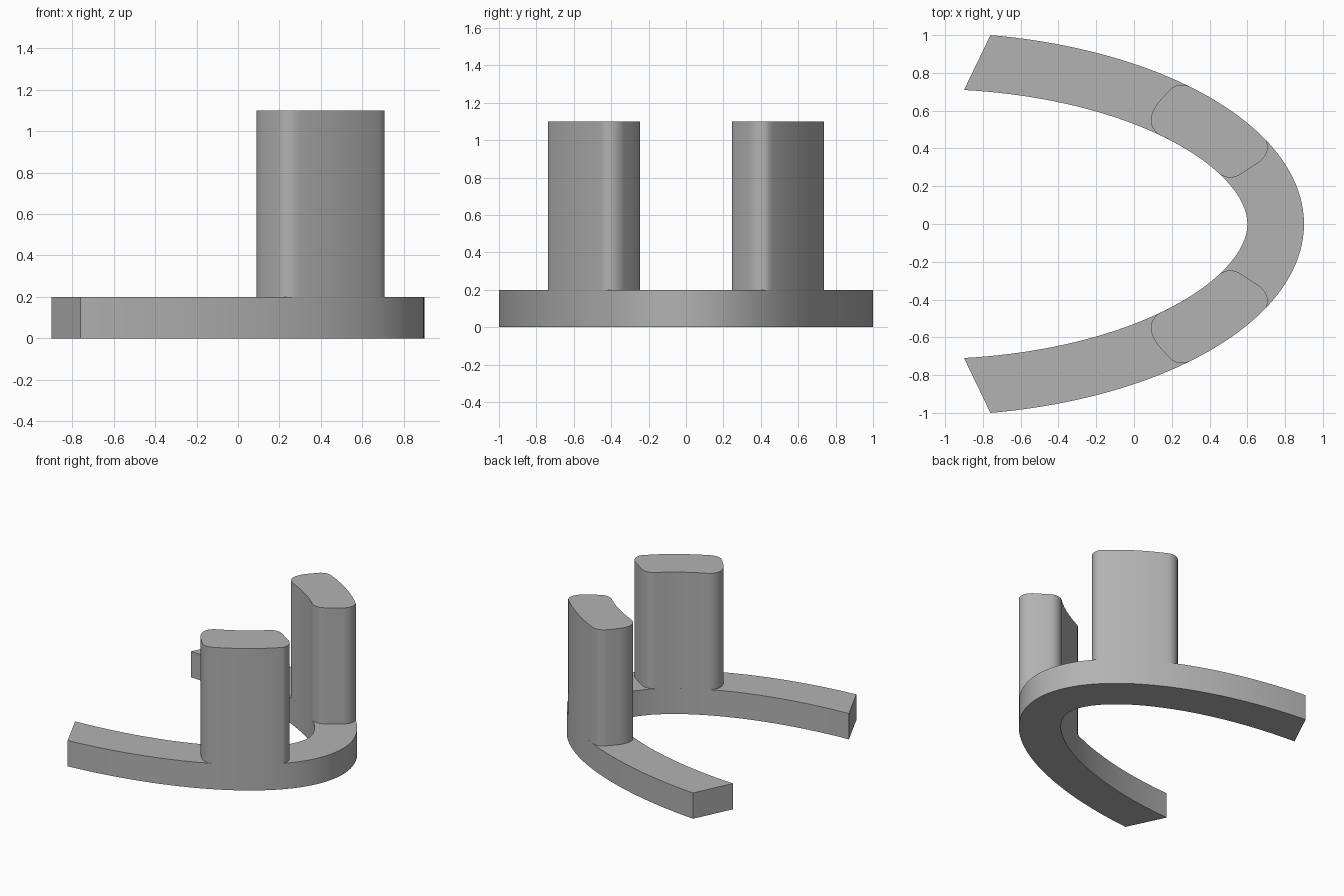
import bpy
import bmesh
import math
from mathutils import Vector

cube = bpy.data.objects.get("Cube")
if cube:
    bpy.data.objects.remove(cube)

CENTRE_X, RADIUS_X, RADIUS_Y, WIDTH = -1.1, 2.0, 1.015, 0.3
BASE_TOP, PILLAR_TOP = 0.2, 1.1

grey = bpy.data.materials.new("plain grey")
grey.use_nodes = True
colour = (0.45, 0.45, 0.45, 1)
grey.diffuse_color = colour
grey.node_tree.nodes["Principled BSDF"].inputs["Base Color"].default_value = colour


def ellipse(t, inset=0.0):
    """Point on the elliptical arc, moved inward along its normal."""
    normal = Vector((math.cos(t) / RADIUS_X, math.sin(t) / RADIUS_Y)).normalized()
    point = Vector((CENTRE_X + RADIUS_X * math.cos(t), RADIUS_Y * math.sin(t)))
    return point - normal * inset


def arc(start, end, inset, steps):
    return [ellipse(start + (end - start) * i / steps, inset) for i in range(steps + 1)]


def angle_at(x, inset):
    """Angle on the upper half whose inset point has the given x."""
    low, high = 0.0, math.pi / 2
    for _ in range(40):
        mid = (low + high) / 2
        if ellipse(mid, inset).x > x:
            low = mid
        else:
            high = mid
    return low


def rounded(start, corner, end, steps=8):
    a, b, c = Vector(start), Vector(corner), Vector(end)
    return [a * (1 - s) ** 2 + b * 2 * s * (1 - s) + c * s * s
            for s in (i / steps for i in range(steps + 1))]


def extrude(name, bm, bottom, top):
    """Raise flat faces into a solid and shade it."""
    bmesh.ops.remove_doubles(bm, verts=bm.verts, dist=0.0005)
    for v in bm.verts:
        v.co.z = bottom
    raised = bmesh.ops.extrude_face_region(bm, geom=bm.faces[:], use_keep_orig=True)
    for item in raised["geom"]:
        if isinstance(item, bmesh.types.BMVert):
            item.co.z = top
    bmesh.ops.recalc_face_normals(bm, faces=bm.faces)
    mesh = bpy.data.meshes.new(name)
    bm.to_mesh(mesh)
    bm.free()
    mesh.materials.append(grey)
    obj = bpy.data.objects.new(name, mesh)
    bpy.context.collection.objects.link(obj)
    bpy.ops.object.select_all(action="DESELECT")
    obj.select_set(True)
    bpy.context.view_layer.objects.active = obj
    bpy.ops.object.shade_smooth_by_angle(angle=math.radians(30))


# Open curved base with slanted ends
outer_end, inner_end = angle_at(-0.76, 0), angle_at(-0.9, WIDTH)
outer = arc(-outer_end, outer_end, 0, 80)
inner = arc(-inner_end, inner_end, WIDTH, 80)
bm = bmesh.new()
rows = [[bm.verts.new((p.x, p.y, 0)) for p in line] for line in (outer, inner)]
for i in range(80):
    bm.faces.new((rows[0][i], rows[0][i + 1], rows[1][i + 1], rows[1][i]))
extrude("curved_base", bm, 0, BASE_TOP)

# Rounded pillar section following both edges of the base
out_a, out_b = ellipse(angle_at(0.295, 0)), ellipse(angle_at(0.70, 0))
in_a, in_b = ellipse(angle_at(0.455, WIDTH), WIDTH), ellipse(angle_at(0.13, WIDTH), WIDTH)
section = (
    rounded((0.175, 0.695), (0.225, 0.758), out_a)
    + arc(angle_at(0.295, 0), angle_at(0.70, 0), 0, 16)
    + rounded(out_b, (0.725, 0.385), (0.67, 0.333))
    + rounded((0.575, 0.27), (0.515, 0.225), in_a)
    + arc(angle_at(0.455, WIDTH), angle_at(0.13, WIDTH), WIDTH, 16)
    + rounded(in_b, (0.05, 0.535), (0.125, 0.64))
)

# Matching pair of pillars
for name, side in (("back_pillar", 1), ("front_pillar", -1)):
    bm = bmesh.new()
    points = []
    for p in section:
        if not points or (p - points[-1]).length > 0.001:
            points.append(p)
    bm.faces.new([bm.verts.new((p.x, side * p.y, 0)) for p in points])
    extrude(name, bm, BASE_TOP, PILLAR_TOP)
